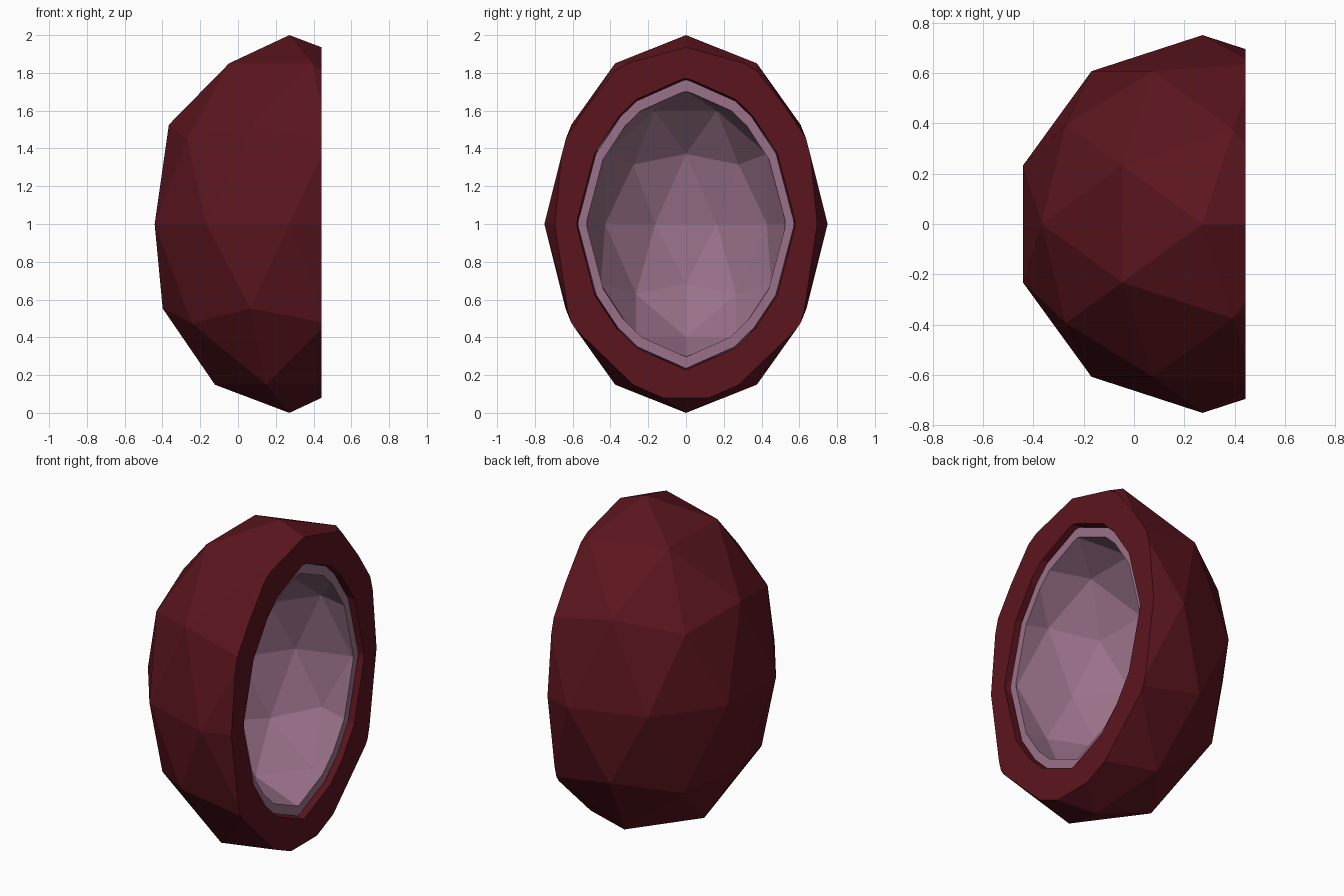
import bpy, bmesh
from mathutils import Matrix, Vector

if "Cube" in bpy.data.objects:
    bpy.data.objects.remove(bpy.data.objects["Cube"])

RADII = Vector((0.75, 0.75, 1))


def material(name, rgb):
    m = bpy.data.materials.new(name)
    m.diffuse_color = (*rgb, 1)
    m.use_nodes = True
    m.node_tree.nodes["Principled BSDF"].inputs["Base Color"].default_value = m.diffuse_color
    return m


def cut_ball(bm, scale, centre_x, cut_x, inward):
    """Faceted egg, cut open by a vertical plane; returns the open rim edges."""
    mat = Matrix.Translation((centre_x, 0, 1)) @ Matrix.Diagonal((*(RADII * scale), 1))
    ball = bmesh.ops.create_icosphere(bm, subdivisions=2, radius=1, matrix=mat)
    verts = set(ball["verts"])
    faces = {f for v in verts for f in v.link_faces}
    edges = {e for v in verts for e in v.link_edges}
    if inward:
        bmesh.ops.reverse_faces(bm, faces=list(faces))
    cut = bmesh.ops.bisect_plane(
        bm, geom=list(verts | faces | edges), dist=1e-5,
        plane_co=(cut_x, 0, 1), plane_no=(1, 0, 0), clear_outer=True)
    return [g for g in cut["geom_cut"] if isinstance(g, bmesh.types.BMEdge)]


def half_shell(name, outer, inner, cut_x, mat):
    """outer and inner are (scale, centre_x) of the two walls."""
    bm = bmesh.new()
    rim = cut_ball(bm, *outer, cut_x, False) + cut_ball(bm, *inner, cut_x, True)
    # flat ring joining the outer and inner walls
    bmesh.ops.triangle_fill(bm, edges=rim, use_beauty=True, normal=(1, 0, 0))
    for f in bm.faces:
        if all(abs(v.co.x - cut_x) < 1e-4 for v in f.verts):
            f.normal_update()
            if f.normal.x < 0:
                f.normal_flip()
    me = bpy.data.meshes.new(name)
    bm.to_mesh(me)
    bm.free()
    me.materials.append(mat)
    ob = bpy.data.objects.new(name, me)
    bpy.context.collection.objects.link(ob)
    return ob


# thick dark outer husk, and thin pale lining recessed inside it
half_shell("outer_shell", (1.0, 0.272), (0.775, 0.43), 0.442,
           material("dark_red", (0.105, 0.0075, 0.013)))
half_shell("inner_lining", (0.766, 0.395), (0.705, 0.395), 0.405,
           material("pale_mauve", (0.32, 0.165, 0.25)))
